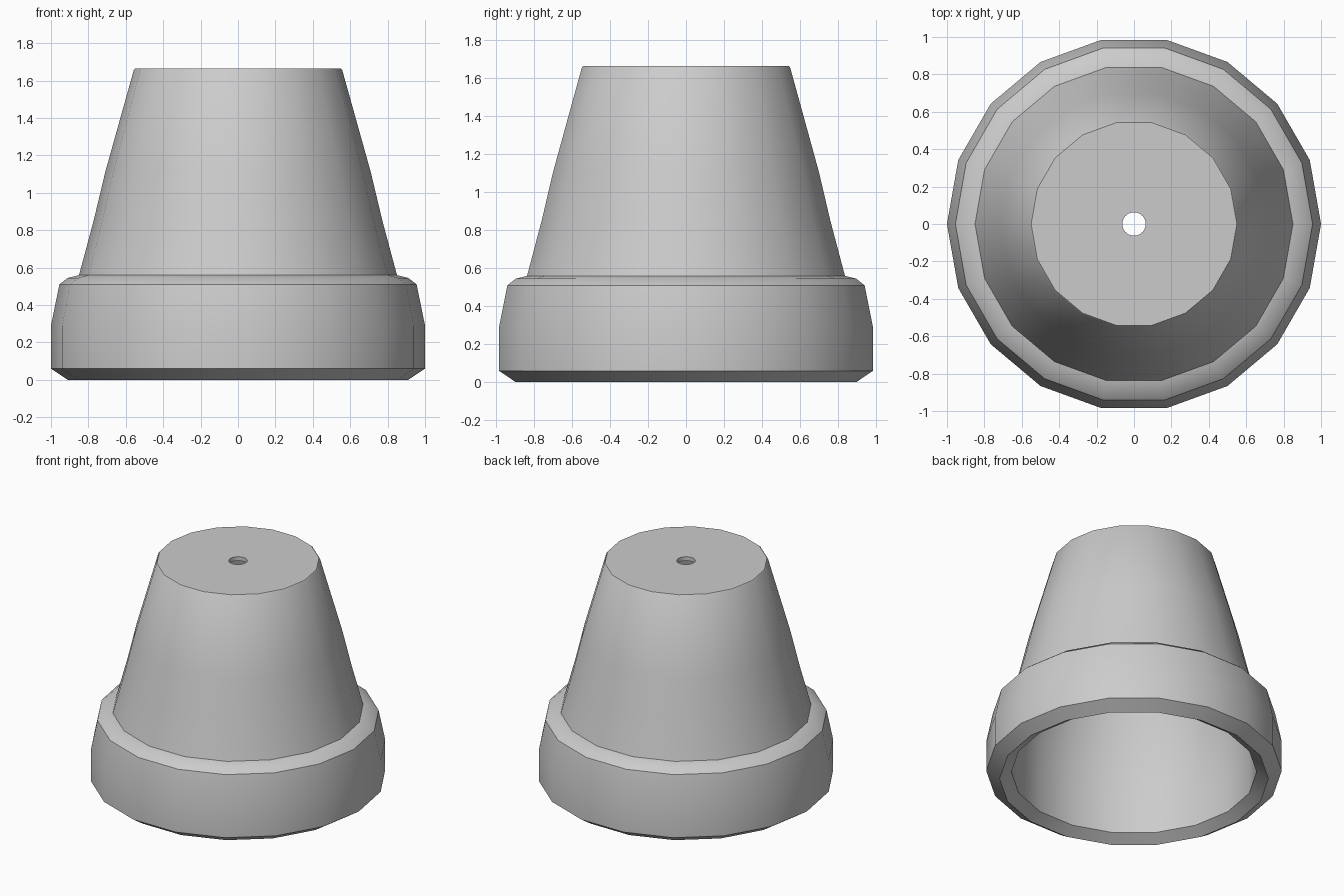
import bpy, bmesh
from math import cos, sin, tau, radians

if "Cube" in bpy.data.objects:
    bpy.data.objects.remove(bpy.data.objects["Cube"])

SIDES = 18

# closed (radius, height) profile: lip, rim, body, base, drain hole, inside wall
PROFILE = [
    (0.91, 0.0), (1.0, 0.06), (1.0, 0.29), (0.955, 0.51), (0.91, 0.545),
    (0.85, 0.56), (0.772, 0.85), (0.71, 1.11), (0.557, 1.657), (0.55, 1.665),
    (0.063, 1.665), (0.063, 1.635),
    (0.525, 1.635), (0.68, 1.10), (0.745, 0.84), (0.82, 0.55), (0.83, 0.30), (0.83, 0.05),
]


def lathe(name, profile, sides):
    bm = bmesh.new()
    rings = [[bm.verts.new((r * cos(tau * i / sides), r * sin(tau * i / sides), z))
              for i in range(sides)] for r, z in profile]
    for a, b in zip(rings, rings[1:] + rings[:1]):
        for i in range(sides):
            j = (i + 1) % sides
            bm.faces.new((a[i], a[j], b[j], b[i]))
    bmesh.ops.recalc_face_normals(bm, faces=bm.faces)
    mesh = bpy.data.meshes.new(name)
    bm.to_mesh(mesh)
    bm.free()
    obj = bpy.data.objects.new(name, mesh)
    bpy.context.collection.objects.link(obj)
    return obj


# upturned flower pot, smooth around with crisp rim edges
pot = lathe("flower_pot", PROFILE, SIDES)
bpy.context.view_layer.objects.active = pot
pot.select_set(True)
bpy.ops.object.shade_smooth_by_angle(angle=radians(30))
